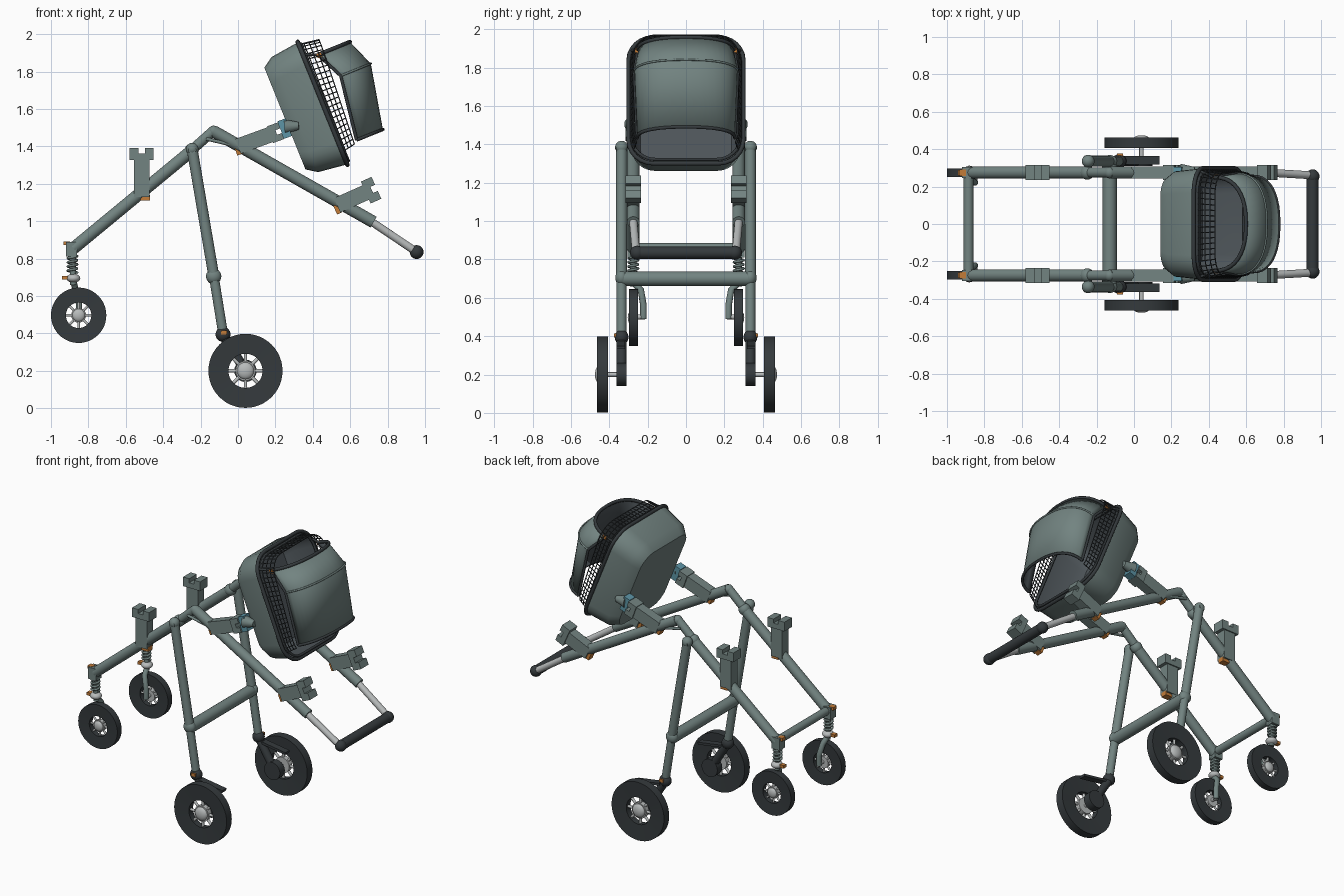
import bpy, bmesh, math
from mathutils import Matrix, Vector

cube = bpy.data.objects.get("Cube")
if cube:
    bpy.data.objects.remove(cube, do_unlink=True)


def material(name, r, g, b):
    m = bpy.data.materials.new(name)
    m.use_nodes = True
    m.diffuse_color = (r, g, b, 1)
    m.node_tree.nodes["Principled BSDF"].inputs["Base Color"].default_value = (r, g, b, 1)
    return m


GREEN = material("grey green", .17, .23, .22)
DARK = material("rubber dark", .035, .042, .046)
LINING = material("lining grey", .075, .09, .1)
LIGHT = material("light metal", .48, .5, .5)
ORANGE = material("orange", .55, .2, .04)
BLUE = material("clip blue", .11, .3, .38)


def finish(name, bm, mats, matrix=Matrix(), smooth=True):
    bmesh.ops.recalc_face_normals(bm, faces=bm.faces)
    mesh = bpy.data.meshes.new(name)
    bm.to_mesh(mesh)
    bm.free()
    ob = bpy.data.objects.new(name, mesh)
    bpy.context.collection.objects.link(ob)
    for m in mats:
        mesh.materials.append(m)
    ob.matrix_world = matrix
    if smooth:
        bpy.ops.object.select_all(action="DESELECT")
        ob.select_set(True)
        bpy.context.view_layer.objects.active = ob
        bpy.ops.object.shade_smooth_by_angle(angle=math.radians(35))
    return ob


def tube(name, p, q, r, mat, r2=None):
    p, q = Vector(p), Vector(q)
    bm = bmesh.new()
    bmesh.ops.create_cone(bm, cap_ends=True, segments=20, radius1=r,
                          radius2=r if r2 is None else r2, depth=(q - p).length)
    rot = (q - p).to_track_quat("Z", "Y").to_matrix().to_4x4()
    return finish(name, bm, [mat], Matrix.Translation((p + q) / 2) @ rot)


def ball(name, p, r, mat, scale=(1, 1, 1)):
    bm = bmesh.new()
    bmesh.ops.create_uvsphere(bm, u_segments=20, v_segments=12, radius=r)
    bmesh.ops.scale(bm, vec=scale, verts=bm.verts)
    return finish(name, bm, [mat], Matrix.Translation(p))


def box(name, size, mat, matrix):
    bm = bmesh.new()
    bmesh.ops.create_cube(bm, size=1)
    bmesh.ops.scale(bm, vec=size, verts=bm.verts)
    return finish(name, bm, [mat], matrix, False)


def wire(name, points, r, mat, matrix=Matrix(), cyclic=False):
    cu = bpy.data.curves.new(name, "CURVE")
    cu.dimensions = "3D"
    cu.bevel_depth, cu.bevel_resolution, cu.use_fill_caps = r, 2, True
    sp = cu.splines.new("POLY")
    sp.points.add(len(points) - 1)
    for pt, co in zip(sp.points, points):
        pt.co = (*co, 1)
    sp.use_cyclic_u = cyclic
    cu.materials.append(mat)
    ob = bpy.data.objects.new(name, cu)
    bpy.context.collection.objects.link(ob)
    ob.matrix_world = matrix


def loft(bm, rings, closed, dark_from=99):
    rows = [[bm.verts.new(p) for p in ring] for ring in rings]
    for k, (a, b) in enumerate(zip(rows, rows[1:])):
        n = len(a)
        for i in range(n if closed else n - 1):
            f = bm.faces.new((a[i], a[(i + 1) % n], b[(i + 1) % n], b[i]))
            f.material_index = int(k >= dark_from)
    return rows


def wheel(name, x, y, z, r, half, s):
    # square-section tyre ring
    bm = bmesh.new()
    section = [(r, -half), (r, half), (r * .46, half * .8), (r * .46, -half * .8), (r, -half)]
    loft(bm, [[(a * math.cos(t), d, a * math.sin(t)) for t in
               [math.tau * i / 48 for i in range(48)]] for a, d in section], True)
    bmesh.ops.remove_doubles(bm, verts=bm.verts, dist=1e-5)
    finish(name + "_tyre", bm, [DARK], Matrix.Translation((x, y, z)))
    # hub, cap and spokes
    tube(name + "_hub", (x, y - half * .6, z), (x, y + half * .6, z), r * .27, LIGHT)
    ball(name + "_cap", (x, y + s * half * .6, z), r * .23, LIGHT, (1, .5, 1))
    for i in range(8):
        t = math.tau * i / 8
        c = Vector((math.cos(t), 0, math.sin(t)))
        o = Vector((x, y, z))
        tube(name + "_spoke", o + c * r * .2, o + c * r * .5, r * .045, LIGHT)


def tower(name, x, y, z, angle, length, head):
    # socket post leaning along its own local z
    m = Matrix.Translation((x, y, z)) @ Matrix.Rotation(math.radians(angle), 4, "Y")
    at = lambda a, b, c: m @ Matrix.Translation((a, b, c))
    box(name + "_post", (.084, .066, length - .05), GREEN, at(0, 0, (length - .05) / 2))
    box(name + "_head", (head, .082, .035), GREEN, at(0, 0, length - .045))
    for k in (-1, 1):
        box(name + "_prong", (head * .36, .082, .03), GREEN, at(k * head * .32, 0, length - .015))
    box(name + "_button", (.05, .045, .03), ORANGE, at(.02, 0, -.005))


for s in (-1, 1):
    side = "left" if s < 0 else "right"
    y = .275 * s
    leg_y = .336 * s
    # frame tubes
    tube(side + "_front_leg", (-.88, y, .855), (-.25, y, 1.375), .033, GREEN)
    tube(side + "_hinge_link", (-.27, y, 1.36), (-.13, y, 1.485), .027, GREEN)
    ball(side + "_hinge_knuckle", (-.25, y, 1.375), .038, GREEN)
    ball(side + "_top_joint", (-.13, y, 1.48), .031, GREEN)
    tube(side + "_handle_tube", (-.13, y, 1.48), (.725, y, .995), .033, GREEN)
    tube(side + "_handle_slider", (.71, y, 1.0), (.955, .26 * s, .835), .021, LIGHT)
    ball(side + "_handle_corner", (.955, .255 * s, .835), .037, DARK)
    tube(side + "_hinge_rod", (-.17, .3 * s, 1.44), (.0, .29 * s, 1.4), .009, GREEN)

    # rear leg and swing arm
    tube(side + "_rear_leg", (-.245, leg_y, 1.385), (-.13, leg_y, .71), .029, GREEN)
    tube(side + "_rear_leg_lower", (-.13, leg_y, .71), (-.08, leg_y, .4), .026, GREEN)
    ball(side + "_rear_leg_top", (-.245, leg_y, 1.385), .034, GREEN)
    tube(side + "_leg_pivot", (-.245, y, 1.38), (-.245, .365 * s, 1.38), .02, GREEN)
    ball(side + "_leg_collar", (-.13, leg_y, .705), .041, GREEN, (1, .8, 1))
    ball(side + "_leg_foot", (-.08, leg_y, .395), .04, DARK, (1, .9, 1))
    tube(side + "_swing_arm", (-.08, leg_y, .39), (.04, leg_y, .2), .026, DARK)
    tube(side + "_axle_boss", (.04, .31 * s, .2), (.04, .363 * s, .2), .06, DARK)
    tube(side + "_rear_axle", (.04, .35 * s, .2), (.04, .43 * s, .2), .012, LIGHT)
    box(side + "_brake_pedal", (.19, .045, .016), DARK,
        Matrix.Translation((.04, .34 * s, .355)) @ Matrix.Rotation(.15, 4, "Y"))
    box(side + "_brake_marker", (.03, .02, .02), ORANGE, Matrix.Translation((-.075, .366 * s, .405)))
    wheel(side + "_rear_wheel", .04, .435 * s, .2, .198, .028, s)

    # front suspension
    box(side + "_front_knuckle", (.06, .06, .08), GREEN, Matrix.Translation((-.89, y, .85)))
    box(side + "_front_button", (.035, .035, .02), ORANGE, Matrix.Translation((-.915, y, .882)))
    tube(side + "_spring_core", (-.885, y, .82), (-.88, y, .66), .017, GREEN)
    wire(side + "_spring", [(-.885 + .025 * math.cos(i * .6), y + .025 * math.sin(i * .6),
                             .725 + .0021 * i) for i in range(44)], .007, GREEN)
    ball(side + "_swivel", (-.88, y, .695), .037, LIGHT, (1, 1, .65))
    box(side + "_swivel_latch", (.05, .03, .02), ORANGE, Matrix.Translation((-.915, y, .697)))
    wire(side + "_front_fork", [(-.88, y, .68), (-.87, .235 * s, .64), (-.85, .222 * s, .56),
                                (-.85, .222 * s, .49)], .018, GREEN)
    tube(side + "_front_axle", (-.85, .215 * s, .5), (-.85, y, .5), .012, LIGHT)
    wheel(side + "_front_wheel", -.852, .273 * s, .497, .148, .023, s)

    # accessory sockets
    tower(side + "_front_socket", -.515, y, 1.13, 0, .26, .128)
    tower(side + "_rear_socket", .53, y, 1.085, 66, .23, .128)
    tower(side + "_seat_socket", .0, y, 1.4, 70, .245, .095)
    tilt = Matrix.Translation((.25, y, 1.495)) @ Matrix.Rotation(math.radians(70), 4, "Y")
    box(side + "_seat_clip", (.1, .06, .045), BLUE, tilt)
    tube(side + "_seat_pin", (.25, .282 * s, 1.505), (.325, .285 * s, 1.51), .04, GREEN, .02)

# cross members
tube("front_crossbar", (-.885, -.275, .86), (-.885, .275, .86), .026, GREEN)
tube("rear_crossbar", (-.13, -.336, .7), (-.13, .336, .7), .038, GREEN)
tube("handle_grip", (.955, -.25, .835), (.955, .25, .835), .032, DARK)

# seat space: x out of the opening, z up along the rim
SEAT = Matrix.Translation((.452, 0, 1.63)) @ Matrix.Rotation(math.radians(-22), 4, "Y")


def rounded(x, hy, hz, r):
    pts = []
    for k, (cy, cz) in enumerate([(1, 1), (-1, 1), (-1, -1), (1, -1)]):
        for i in range(7):
            t = math.pi / 2 * (k + i / 6)
            pts.append((x, cy * (hy - r) + r * math.cos(t), cz * (hz - r) + r * math.sin(t)))
    return pts


# seat tub with darker lining
bm = bmesh.new()
rows = loft(bm, [rounded(-.217, .245, .293, .1), rounded(-.16, .282, .332, .12),
                 rounded(0, .298, .352, .13), rounded(0, .288, .342, .12),
                 rounded(-.155, .272, .322, .11), rounded(-.207, .237, .285, .09)], True, 3)
bm.faces.new(rows[0])
bm.faces.new(rows[-1]).material_index = 1
finish("seat_tub", bm, [GREEN, LINING], SEAT)
wire("tub_rim", rounded(0, .299, .355, .13), .012, DARK, SEAT, True)
wire("tub_inner_rim", rounded(.012, .282, .337, .12), .009, DARK, SEAT, True)

# mesh guard around the sides and top of the opening
guard = [p for p in rounded(0, .29, .34, .12)]
path = []
for a, b in zip(guard, guard[1:] + guard[:1]):
    a, b = Vector(a), Vector(b)
    n = max(1, round((b - a).length / .032))
    path += [a.lerp(b, i / n) for i in range(n)]
low = max(range(len(path)), key=lambda i: -path[i].z - abs(path[i].y) * .01)
path = [p for p in path[low:] + path[:low] if p.z > -.3]
reach = lambda p: .075 + .035 * max(0, min(1, (p.z + .3) / .6))
for p in path:
    wire("guard_bar", [p, p + Vector((reach(p), -p.y * .06, -p.z * .05))], .003, DARK, SEAT)
for f in (.25, .5, .75, 1):
    wire("guard_rail", [p + f * Vector((reach(p), -p.y * .06, -p.z * .05)) for p in path],
         .003, DARK, SEAT)

# hood: arched shell open at both ends


def arch(z, foot, crest, hy):
    out = []
    for i in range(21):
        t = math.pi * i / 20
        c = math.cos(t)
        out.append((foot + (crest - foot) * math.sin(t) ** .85,
                    hy * math.copysign(abs(c) ** .85, c), z))
    return out


arches = [arch(-.25, .095, .247, .255), arch(.1, .145, .319, .27), arch(.25, .075, .259, .25)]
bm = bmesh.new()
loft(bm, arches, False)
hood = finish("hood", bm, [GREEN, LINING], SEAT)
if hood.data.polygons[10].normal.x < 0:
    hood.data.flip_normals()
shell = hood.modifiers.new("thickness", "SOLIDIFY")
shell.thickness, shell.offset, shell.material_offset = .008, -1, 1
for row, r, mat in zip(arches, (.009, .006, .011), (DARK, GREEN, DARK)):
    wire("hood_rib", row, r, mat, SEAT)
for i, side in ((0, "right"), (-1, "left")):
    wire(side + "_hood_edge", [row[i] for row in arches], .009, DARK, SEAT)
    k = 1 if i == 0 else -1
    wire(side + "_hood_stay", [(0, .285 * k, .28), arches[2][i]], .008, DARK, SEAT)
    box(side + "_hood_button", (.025, .02, .025), ORANGE, SEAT @ Matrix.Translation((.08, .255 * k, .245)))
